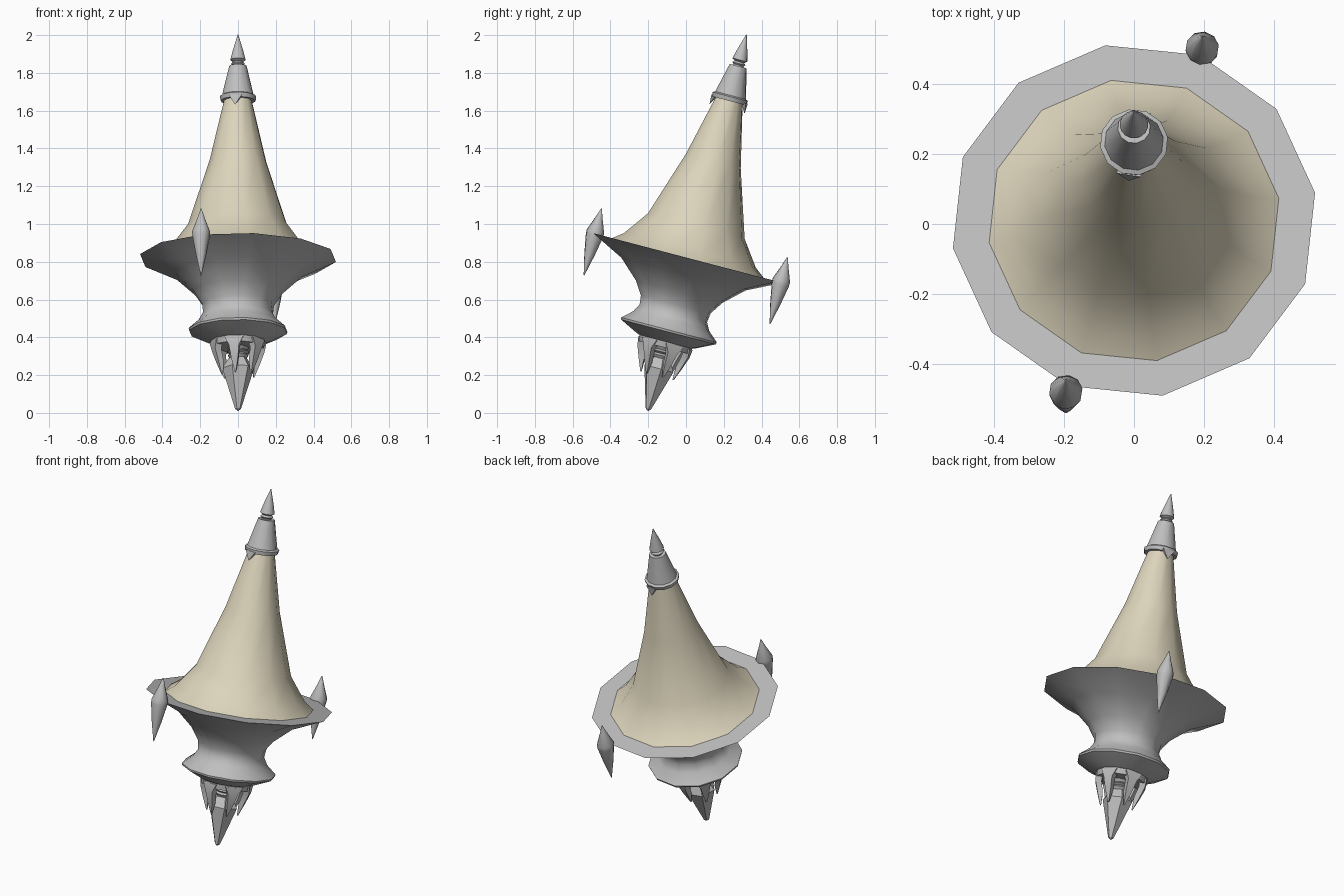
import bpy, bmesh
from math import sin, cos, radians, pi
from mathutils import Matrix, Vector

if "Cube" in bpy.data.objects:
    bpy.data.objects.remove(bpy.data.objects["Cube"])

# Everything is built along a straight axis that leans backwards through the rim centre
LEAN = Matrix.Translation((0, 0.01, 0.82)) @ Matrix.Rotation(radians(-14.7), 4, 'X')
TWIST = radians(9)


def material(name, rgb):
    m = bpy.data.materials.new(name)
    m.use_nodes = True
    m.diffuse_color = (*rgb, 1)
    m.node_tree.nodes["Principled BSDF"].inputs["Base Color"].default_value = (*rgb, 1)
    return m


GREY = material("grey_metal", (0.52, 0.52, 0.52))
CREAM = material("cream_shell", (0.72, 0.66, 0.50))


def finish(name, bm, mat, angle):
    bmesh.ops.recalc_face_normals(bm, faces=bm.faces)
    bm.transform(LEAN)
    mesh = bpy.data.meshes.new(name)
    bm.to_mesh(mesh)
    bm.free()
    mesh.materials.append(mat)
    ob = bpy.data.objects.new(name, mesh)
    bpy.context.collection.objects.link(ob)
    if angle:
        bpy.ops.object.select_all(action='DESELECT')
        ob.select_set(True)
        bpy.context.view_layer.objects.active = ob
        bpy.ops.object.shade_smooth_by_angle(angle=radians(angle))
    return ob


def skin(bm, rings):
    """Bridge successive closed loops of points with quads."""
    loops = [[bm.verts.new(p) for p in ring] for ring in rings]
    for a, b in zip(loops, loops[1:]):
        for i in range(len(a)):
            j = (i + 1) % len(a)
            bm.faces.new((a[i], a[j], b[j], b[i]))
    return loops


def lathe(name, profile, mat, sides=12, centre=(0, 0), angle=40, caps=True):
    """Turn a (radius, height) profile around the leaning axis."""
    bm = bmesh.new()
    rings = [[(centre[0] + r * cos(TWIST + 2 * pi * i / sides),
               centre[1] + r * sin(TWIST + 2 * pi * i / sides), h)
              for i in range(sides)] for r, h in profile]
    loops = skin(bm, rings)
    if caps:
        bm.faces.new(loops[0])
        bm.faces.new(loops[-1])
    return finish(name, bm, mat, angle)


# Bowl with its flat rim, narrow neck, flared collar and claw ring
lathe("bowl", [(0.42, 0), (0.525, 0), (0.345, -0.088), (0.24, -0.184), (0.193, -0.254),
               (0.187, -0.303), (0.21, -0.345), (0.265, -0.394), (0.262, -0.405),
               (0.165, -0.452), (0.147, -0.458), (0.14, -0.49)], GREY)

# Tall concave shell
lathe("shell", [(0.42, 0), (0.365, 0.042), (0.268, 0.175), (0.152, 0.53), (0.07, 0.88)], CREAM)

# Cap with a lip, and the pointed finial on it
lathe("cap", [(0.07, 0.86), (0.093, 0.86), (0.098, 0.883), (0.085, 0.89), (0.047, 1.05)], GREY)
lathe("finial", [(0.028, 1.045), (0.028, 1.056), (0.036, 1.064), (0.026, 1.074),
                 (0.041, 1.084), (0.028, 1.135), (0.002, 1.222)], GREY, sides=16)

# Small teeth under the cap, front and back
for label, a in (("front", -pi / 2 - TWIST), ("back", pi / 2 - TWIST)):
    bm = bmesh.new()
    out, side = Vector((cos(a), sin(a), 0)), Vector((-sin(a), cos(a), 0))
    up = Vector((0, 0, 1))
    top = [bm.verts.new(out * r + side * w + up * 0.87)
           for r, w in ((0.095, -0.035), (0.095, 0.035), (0.07, 0.035), (0.07, -0.035))]
    tip = bm.verts.new(out * 0.097 + up * 0.815)
    bm.faces.new(top)
    for i in range(4):
        bm.faces.new((top[i], top[(i + 1) % 4], tip))
    finish("cap_tooth_" + label, bm, GREY, 0)

# Slim spindles on opposite corners of the rim
for label, a in (("front", 249), ("back", 69)):
    p = (0.545 * cos(radians(a)), 0.545 * sin(radians(a)))
    lathe("rim_spindle_" + label, [(0.002, 0.137), (0.02, 0.085), (0.048, 0.012), (0.047, -0.012),
                                   (0.028, -0.115), (0.002, -0.228)], GREY, sides=10, centre=p)

# Ribbed stem and faceted crystal
lathe("stem", [(0.06, -0.485), (0.045, -0.505), (0.06, -0.515), (0.045, -0.525),
               (0.055, -0.535), (0.035, -0.56)], GREY)
lathe("crystal", [(0.05, -0.55), (0.085, -0.605), (0.016, -0.825), (0.003, -0.836)],
      GREY, sides=6, angle=0)

# Six tapering claws around the crystal
for k in range(6):
    a = -pi / 2 - TWIST + k * pi / 3
    out, side = Vector((cos(a), sin(a), 0)), Vector((-sin(a), cos(a), 0))
    bm = bmesh.new()
    rings = []
    for r, h, w, d in ((0.142, -0.465, 0.05, 0.04), (0.14, -0.51, 0.027, 0.035),
                       (0.118, -0.575, 0.018, 0.03), (0.092, -0.645, 0.003, 0.006)):
        rings.append([out * (r - e) + side * s + Vector((0, 0, h))
                      for e, s in ((0, -w), (0, w), (d, w), (d, -w))])
    loops = skin(bm, rings)
    bm.faces.new(loops[0])
    bm.faces.new(loops[-1])
    finish("claw_%d" % (k + 1), bm, GREY, 30)
